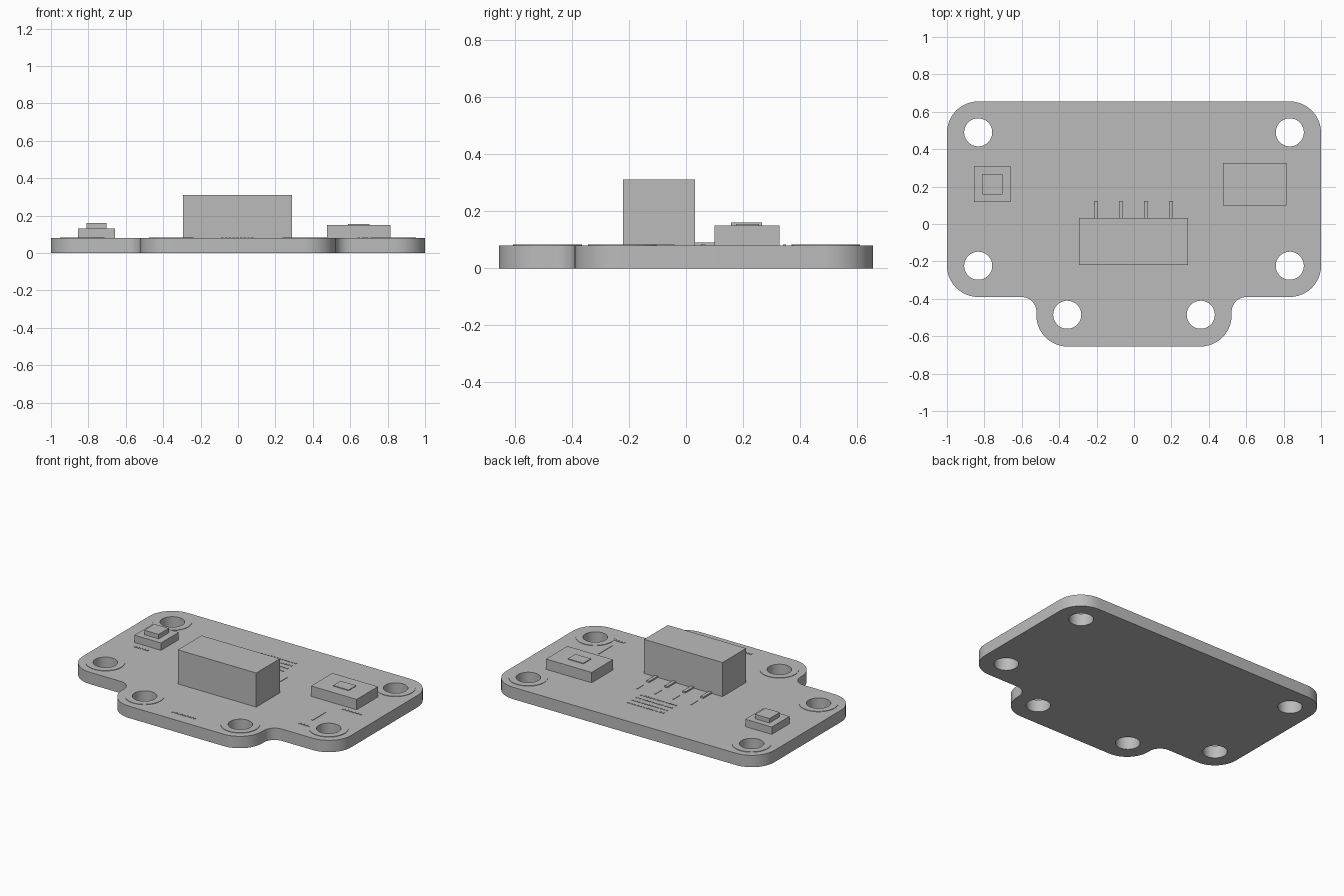
import bpy, bmesh
from math import cos, sin, pi, radians

if "Cube" in bpy.data.objects:
    bpy.data.objects.remove(bpy.data.objects["Cube"], do_unlink=True)

grey = bpy.data.materials.new("neutral grey")
GREY = (0.5, 0.5, 0.5, 1)
grey.diffuse_color = GREY
grey.use_nodes = True
grey.node_tree.nodes["Principled BSDF"].inputs["Base Color"].default_value = GREY

TOP = 0.08      # upper face of the board
INK = 0.003     # thickness of printed marks


def arc(cx, cy, r, a0, a1, n=12):
    """Points on an arc, angles in degrees."""
    return [(cx + r * cos(radians(a0 + (a1 - a0) * i / n)),
             cy + r * sin(radians(a0 + (a1 - a0) * i / n))) for i in range(n + 1)]


def circle(x, y, r, n=48):
    return arc(x, y, r, 0, 360, n)[:-1]


def plate(name, loops, z0, z1):
    """Extrude closed outlines; inner loops become holes."""
    curve = bpy.data.curves.new(name, 'CURVE')
    curve.dimensions = '2D'
    curve.fill_mode = 'BOTH'
    curve.extrude = (z1 - z0) / 2
    for loop in loops:
        spline = curve.splines.new('POLY')
        spline.points.add(len(loop) - 1)
        for p, (x, y) in zip(spline.points, loop):
            p.co = (x, y, 0, 1)
        spline.use_cyclic_u = True
    temp = bpy.data.objects.new(name + "_outline", curve)
    bpy.context.collection.objects.link(temp)
    bpy.context.view_layer.update()
    deps = bpy.context.evaluated_depsgraph_get()
    mesh = bpy.data.meshes.new_from_object(temp.evaluated_get(deps))
    bpy.data.objects.remove(temp, do_unlink=True)
    bm = bmesh.new()
    bm.from_mesh(mesh)
    bmesh.ops.remove_doubles(bm, verts=bm.verts, dist=1e-5)
    bmesh.ops.recalc_face_normals(bm, faces=bm.faces)
    bmesh.ops.translate(bm, verts=bm.verts, vec=(0, 0, (z0 + z1) / 2))
    bm.to_mesh(mesh)
    bm.free()
    obj = bpy.data.objects.new(name, mesh)
    bpy.context.collection.objects.link(obj)
    mesh.materials.clear()
    mesh.materials.append(grey)
    bpy.ops.object.select_all(action='DESELECT')
    obj.select_set(True)
    bpy.context.view_layer.objects.active = obj
    bpy.ops.object.shade_smooth_by_angle(angle=radians(30))
    return obj


def boxes(name, items):
    """One object from boxes given as (x0, x1, y0, y1, z0, z1)."""
    bm = bmesh.new()
    for x0, x1, y0, y1, z0, z1 in items:
        for v in bmesh.ops.create_cube(bm, size=1)["verts"]:
            v.co = (x1 if v.co.x > 0 else x0,
                    y1 if v.co.y > 0 else y0,
                    z1 if v.co.z > 0 else z0)
    mesh = bpy.data.meshes.new(name)
    bm.to_mesh(mesh)
    bm.free()
    mesh.materials.append(grey)
    obj = bpy.data.objects.new(name, mesh)
    bpy.context.collection.objects.link(obj)
    return obj


# Board: mirrored half outline with a rounded tab at the front
half = (arc(0.355, -0.488, 0.167, -90, 0)
        + arc(0.602, -0.470, 0.08, 180, 90)
        + arc(0.833, -0.223, 0.167, -90, 0)
        + arc(0.833, 0.488, 0.167, 0, 90))
outline = half + [(-x, y) for x, y in reversed(half)]
holes = [(s * x, y) for x, y in ((0.833, 0.49), (0.833, -0.223), (0.357, -0.485))
         for s in (-1, 1)]
plate("board", [outline] + [circle(x, y, 0.075) for x, y in holes], 0, TOP)

# Raised pads round the mounting holes
for i, (x, y) in enumerate(holes):
    plate(f"hole_pad_{i + 1}", [circle(x, y, 0.12), circle(x, y, 0.075)],
          TOP, TOP + INK)

# Connector block and its pins
boxes("connector", [(-0.295, 0.29, -0.22, 0.032, TOP, 0.31)])
pin_x = [-0.204 + 0.134 * i for i in range(4)]
boxes("connector_pins", [(x - 0.011, x + 0.011, 0.03, 0.122, TOP, 0.09) for x in pin_x])

# Stepped part on the right side
boxes("small_part_base", [(-0.855, -0.657, 0.118, 0.307, TOP, 0.13)])
boxes("small_part_cap", [(-0.81, -0.703, 0.158, 0.267, 0.13, 0.16)])

# Sensor on the left side with a raised window
boxes("sensor_body", [(0.475, 0.815, 0.1, 0.327, TOP, 0.15)])
boxes("sensor_window", [(0.587, 0.703, 0.175, 0.255, 0.15, 0.155)])


# Printed marks: plain dashes and rules
def mark(x0, x1, y0, y1):
    return (x0, x1, y0, y1, TOP, TOP + INK)


def dashes(x0, x1, y, h, count):
    step = (x1 - x0) / count
    return [mark(x0 + i * step, x0 + (i + 0.6) * step, y - h / 2, y + h / 2)
            for i in range(count)]


marks = [mark(x - 0.004, x + 0.004, 0.17, 0.24) for x in pin_x]
for row in range(4):
    marks += dashes(-0.14, 0.14, 0.30 + 0.045 * row, 0.01, 12)
marks += dashes(-0.09, 0.09, -0.57, 0.015, 9)
marks += dashes(-0.82, -0.71, 0.07, 0.015, 5)
marks += dashes(0.74, 0.89, 0.06, 0.015, 6)
marks += dashes(0.64, 0.73, -0.26, 0.015, 4)
marks.append(mark(0.676, 0.684, -0.18, -0.04))
boxes("printed_marks", marks)
